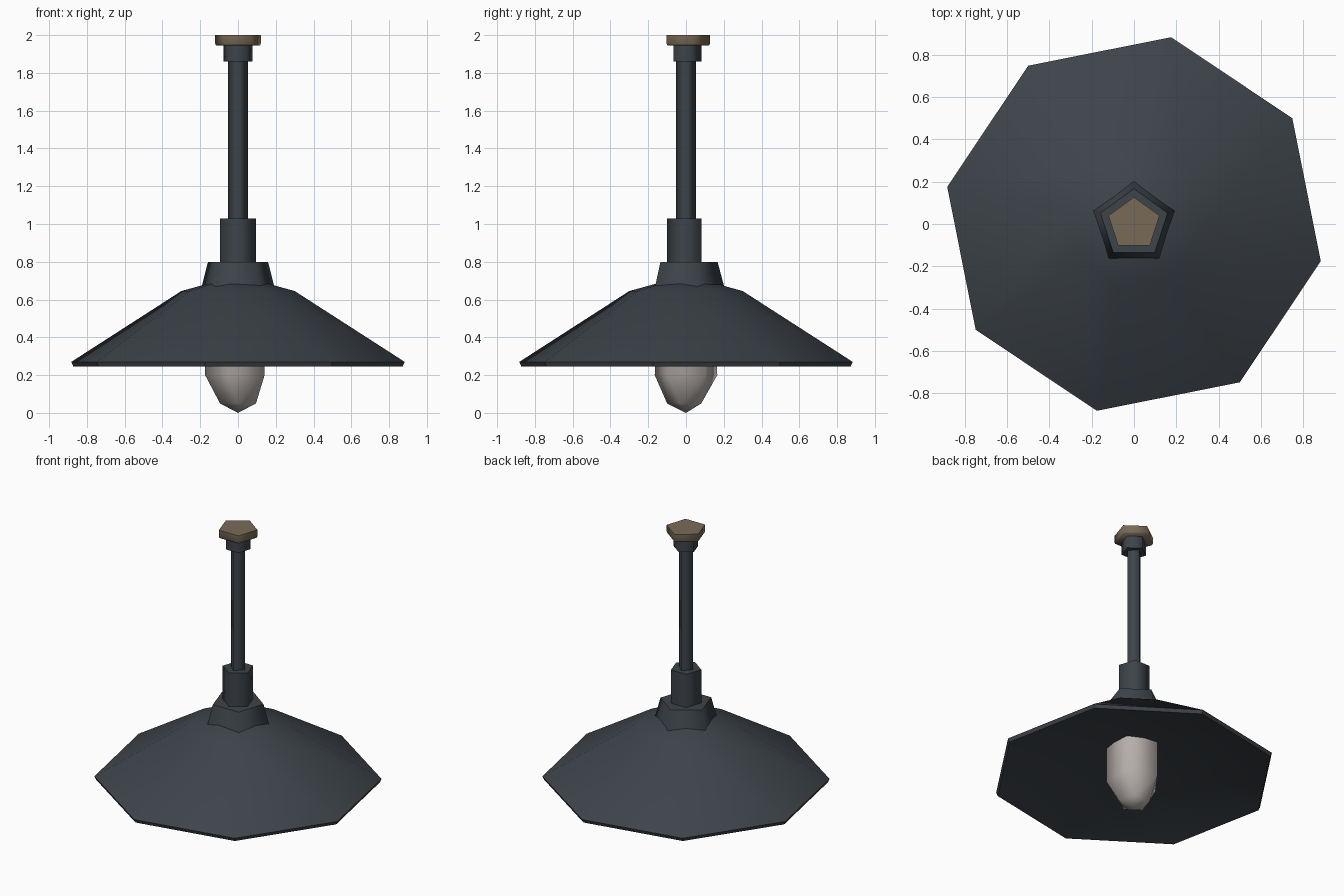
import bpy, bmesh, math

if "Cube" in bpy.data.objects:
    bpy.data.objects.remove(bpy.data.objects["Cube"])


def material(name, rgb):
    m = bpy.data.materials.new(name)
    m.diffuse_color = (*rgb, 1)
    m.use_nodes = True
    m.node_tree.nodes["Principled BSDF"].inputs["Base Color"].default_value = m.diffuse_color
    return m


SLATE = material("dark slate metal", (0.047, 0.057, 0.068))
BROWN = material("brown ceiling mount", (0.19, 0.145, 0.095))
GLASS = material("warm grey glass", (0.46, 0.42, 0.40))


def lathe(name, rings, sides, mat, angle, caps=(True, True)):
    """Low-poly turned part. rings: (radius, z, phase in degrees); radius 0 is a point."""
    bm = bmesh.new()
    loops = []
    for r, z, phase in rings:
        if r == 0:
            loops.append([bm.verts.new((0, 0, z))])
            continue
        loop = []
        for i in range(sides):
            a = math.radians(phase + 360 * i / sides)
            loop.append(bm.verts.new((r * math.cos(a), r * math.sin(a), z)))
        loops.append(loop)
    for a, b in zip(loops, loops[1:]):
        for i in range(sides):
            j = (i + 1) % sides
            if len(a) == 1:
                bm.faces.new((a[0], b[j], b[i]))
            elif len(b) == 1:
                bm.faces.new((a[i], a[j], b[0]))
            else:
                bm.faces.new((a[i], a[j], b[j], b[i]))
    # flat caps on the visible ends
    for loop, wanted in zip((loops[0], loops[-1]), caps):
        if wanted and len(loop) > 1:
            bm.faces.new(loop)
    bmesh.ops.recalc_face_normals(bm, faces=bm.faces)
    me = bpy.data.meshes.new(name)
    bm.to_mesh(me)
    bm.free()
    me.materials.append(mat)
    ob = bpy.data.objects.new(name, me)
    bpy.context.collection.objects.link(ob)
    bpy.ops.object.select_all(action='DESELECT')
    ob.select_set(True)
    bpy.context.view_layer.objects.active = ob
    bpy.ops.object.shade_smooth_by_angle(angle=math.radians(angle))
    return ob


# eight-sided shade: outer skin, rim, shallower underside
P = -11.25
lathe("shade", [(0, 0.715, P), (0.14, 0.69, P), (0.306, 0.645, P), (0.90, 0.27, P),
                (0.889, 0.246, P), (0, 0.49, P)], 8, SLATE, 35)

# tapered collar on the shade
lathe("collar", [(0.203, 0.665, 90), (0.167, 0.80, 90)], 5, SLATE, 75, (False, True))

# lamp socket
lathe("socket", [(0.10, 0.79, -90), (0.10, 1.03, -90)], 5, SLATE, 75, (False, True))

# hanging rod
lathe("rod", [(0.053, 1.02, 0), (0.053, 1.87, 0)], 4, SLATE, 95, (False, False))

# upper rod fitting
lathe("rod_fitting", [(0.081, 1.86, 90), (0.081, 1.95, 90)], 5, SLATE, 75, (True, False))

# ceiling mount
lathe("ceiling_mount", [(0.122, 1.945, 90), (0.127, 1.955, 90), (0.127, 2.0, 90)], 5, BROWN, 75)

# faceted bulb
lathe("bulb", [(0, 0.0, 0), (0.10, 0.05, -90), (0.174, 0.20, -108), (0.172, 0.46, -108)],
      5, GLASS, 75, (False, False))
